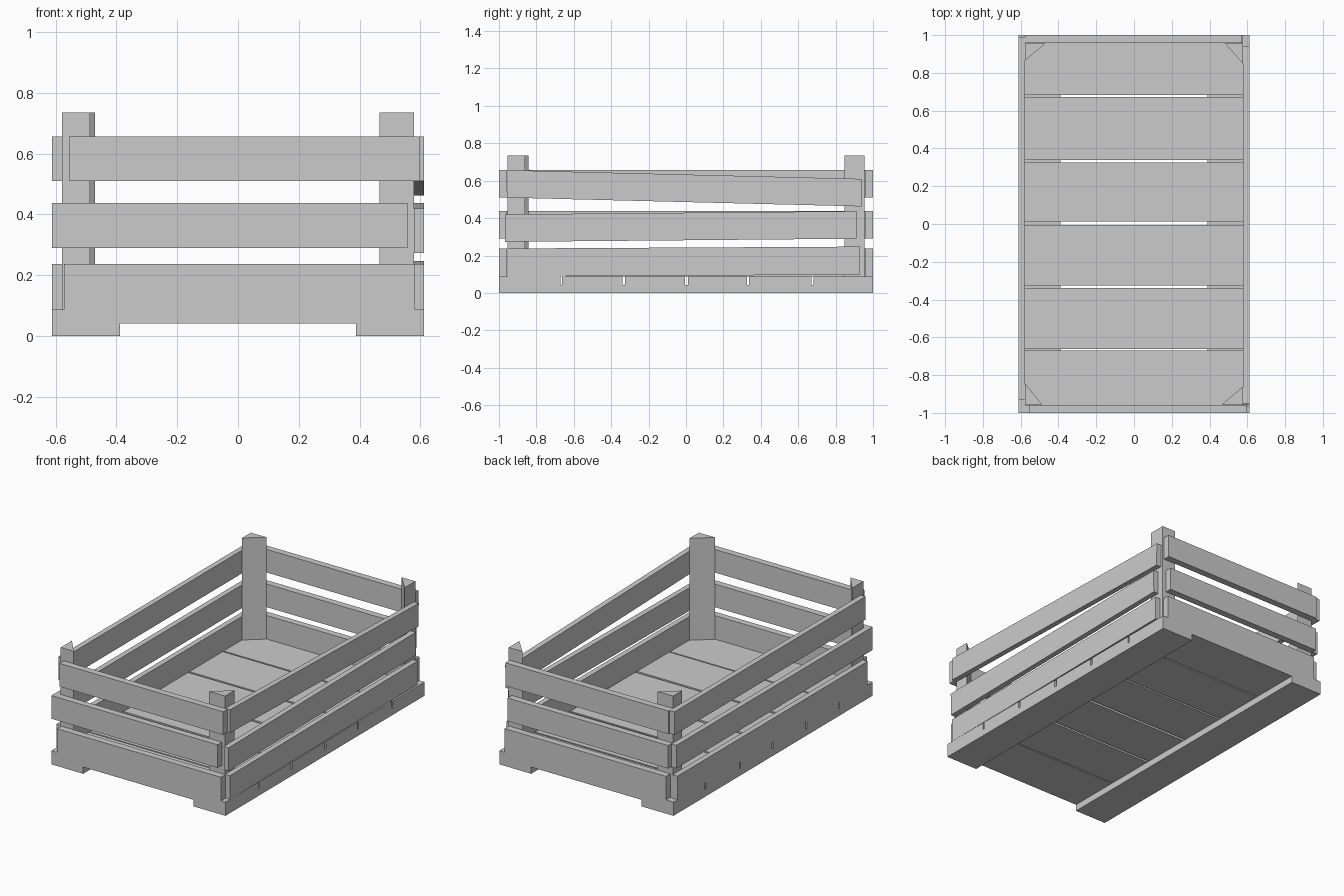
import bpy, bmesh, math

if "Cube" in bpy.data.objects:
    bpy.data.objects.remove(bpy.data.objects["Cube"])


def box(name, x, y, z, tilt=0.0):
    """Box from (min, max) ranges; tilt is a rotation about the x axis."""
    lo, hi = zip(x, y, z)
    bm = bmesh.new()
    bmesh.ops.create_cube(bm, size=1)
    bmesh.ops.scale(bm, vec=[b - a for a, b in zip(lo, hi)], verts=bm.verts)
    ob = finish(name, bm)
    ob.location = [(a + b) / 2 for a, b in zip(lo, hi)]
    ob.rotation_euler.x = tilt
    return ob


def finish(name, bm):
    bmesh.ops.recalc_face_normals(bm, faces=bm.faces)
    me = bpy.data.meshes.new(name)
    bm.to_mesh(me)
    bm.free()
    ob = bpy.data.objects.new(name, me)
    bpy.context.collection.objects.link(ob)
    return ob


def corner_post(name, sx, sy, x_in, y_in):
    """Triangular prism tucked into a corner."""
    bm = bmesh.new()
    pts = [(0.578, 0.955), (x_in, 0.955), (0.578, y_in)]
    f = bm.faces.new([bm.verts.new((sx * x, sy * y, 0.085)) for x, y in pts])
    top = bmesh.ops.extrude_face_region(bm, geom=[f])["geom"]
    verts = [v for v in top if isinstance(v, bmesh.types.BMVert)]
    bmesh.ops.translate(bm, vec=(0, 0, 0.65), verts=verts)
    # restore the bottom cap if the extrusion consumed it
    bmesh.ops.holes_fill(bm, edges=bm.edges, sides=3)
    return finish(name, bm)


# runners under the floor
box("runner_left", (-0.612, -0.388), (-1, 1), (0, 0.042))
box("runner_right", (0.388, 0.612), (-1, 1), (0, 0.042))

# floor boards
floor = [(-1, -0.67), (-0.662, -0.34), (-0.325, -0.005),
         (0.012, 0.325), (0.338, 0.672), (0.682, 1)]
for i, y in enumerate(floor):
    box(f"floor_board_{i + 1}", (-0.612, 0.612), y, (0.042, 0.087))

# corner posts
corner_post("post_front_left", -1, -1, 0.487, 0.842)
corner_post("post_front_right", 1, -1, 0.465, 0.86)
corner_post("post_back_left", -1, 1, 0.47, 0.865)
corner_post("post_back_right", 1, 1, 0.482, 0.848)

# end slats, bottom to top
rows = [(0.087, 0.237), (0.29, 0.437), (0.51, 0.657)]
front = [(-0.572, 0.582), (-0.612, 0.557), (-0.555, 0.596)]
back = [(-0.56, 0.575), (-0.575, 0.555), (-0.578, 0.57)]
for i, z in enumerate(rows):
    box(f"front_slat_{i + 1}", front[i], (-1, -0.957), z)
    box(f"back_slat_{i + 1}", back[i], (0.957, 1), z)

# long side slats; those on the right are nailed on slightly crooked
left = [(-0.95, 0.96), (-0.98, 0.97), (-0.93, 0.99)]
right = [(-0.955, 0.93), (-0.968, 0.912), (-0.955, 0.94)]
right_z = [(0.0925, 0.2425), (0.2815, 0.4285), (0.486, 0.633)]
drift = [0.01, 0.017, -0.047]
for i, z in enumerate(rows):
    box(f"left_slat_{i + 1}", (-0.612, -0.578), left[i], z)
    tilt = math.atan2(drift[i], right[i][1] - right[i][0])
    box(f"right_slat_{i + 1}", (0.578, 0.612), right[i], right_z[i], tilt)
